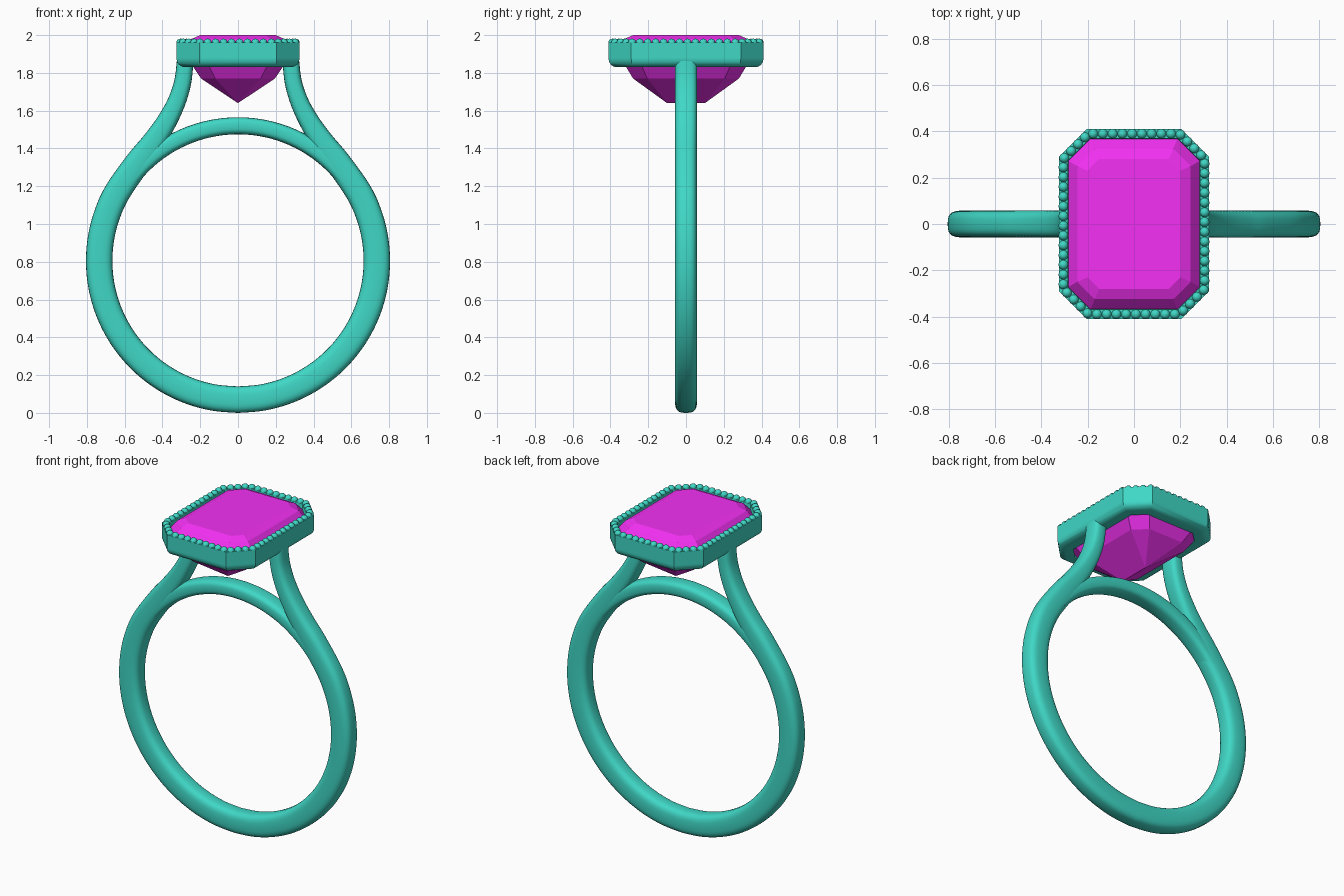
import bpy, bmesh, math
from mathutils import Vector

if "Cube" in bpy.data.objects:
    bpy.data.objects.remove(bpy.data.objects["Cube"])


def material(name, colour):
    m = bpy.data.materials.new(name)
    m.diffuse_color = (*colour, 1)
    m.use_nodes = True
    m.node_tree.nodes["Principled BSDF"].inputs["Base Color"].default_value = m.diffuse_color
    return m


METAL = material("teal_metal", (0.05, 0.68, 0.56))
GEM = material("magenta_gem", (0.9, 0.03, 0.9))


def finish(bm, name, mat, smooth=None):
    bmesh.ops.remove_doubles(bm, verts=bm.verts, dist=1e-5)
    bmesh.ops.recalc_face_normals(bm, faces=bm.faces)
    mesh = bpy.data.meshes.new(name)
    bm.to_mesh(mesh)
    bm.free()
    mesh.materials.append(mat)
    ob = bpy.data.objects.new(name, mesh)
    bpy.context.collection.objects.link(ob)
    if smooth:
        bpy.ops.object.select_all(action='DESELECT')
        ob.select_set(True)
        bpy.context.view_layer.objects.active = ob
        bpy.ops.object.shade_smooth_by_angle(angle=math.radians(smooth))
    return ob


def bridge(bm, rings, caps=True, closed=False):
    rows = [[bm.verts.new(p) for p in r] for r in rings]
    n = len(rows[0])
    pairs = list(zip(rows, rows[1:])) + ([(rows[-1], rows[0])] if closed else [])
    for a, b in pairs:
        for i in range(n):
            j = (i + 1) % n
            bm.faces.new((a[i], a[j], b[j], b[i]))
    if caps:
        bm.faces.new(rows[0])
        bm.faces.new(rows[-1])


def sweep(name, path, half_y):
    """Sweep a rounded-square section along (x, z, thickness) points."""
    rings = []
    for i, (x, z, t) in enumerate(path):
        a, b = path[max(i - 1, 0)], path[min(i + 1, len(path) - 1)]
        d = Vector((b[0] - a[0], 0, b[1] - a[1])).normalized()
        nrm = Vector((d.z, 0, -d.x))
        ring = []
        for k in range(28):
            u = math.tau * k / 28
            c, s = math.cos(u), math.sin(u)
            p = math.copysign(abs(c) ** 0.65, c) * t / 2
            q = math.copysign(abs(s) ** 0.65, s) * half_y
            ring.append(Vector((x, q, z)) + nrm * p)
        rings.append(ring)
    bm = bmesh.new()
    bridge(bm, rings)
    return finish(bm, name, METAL, 50)


def catmull(pts, steps=5):
    out = []
    for i in range(len(pts) - 1):
        p = [Vector(pts[min(max(i + k, 0), len(pts) - 1)]) for k in (-1, 0, 1, 2)]
        for s in range(steps):
            t = s / steps
            out.append(tuple(0.5 * (2 * p[1] + (p[2] - p[0]) * t
                       + (2 * p[0] - 5 * p[1] + 4 * p[2] - p[3]) * t * t
                       + (3 * p[1] - p[0] - 3 * p[2] + p[3]) * t ** 3)))
    return out + [tuple(pts[-1])]


def octagon(hx, hy, c, z):
    q = [(hx, hy - c), (hx - c, hy), (c - hx, hy), (-hx, hy - c),
         (-hx, c - hy), (c - hx, -hy), (hx - c, -hy), (hx, c - hy)]
    return [Vector((x, y, z)) for x, y in q]


def inset_octagon(d, z):
    return octagon(0.325 - d, 0.41 - d, 0.12 - 0.586 * d, z)


# Shank: round band that flares up into two shoulders
CZ = 0.805
arc = [(0.735 * math.cos(math.radians(a)), CZ + 0.735 * math.sin(math.radians(a)), 0.14)
       for a in range(-90, 40, 10)]
shoulder = [(0.527, 1.33, 0.135), (0.455, 1.425, 0.122), (0.385, 1.53, 0.108),
            (0.328, 1.64, 0.097), (0.293, 1.75, 0.091), (0.28, 1.86, 0.088)]
half = catmull(arc + shoulder)
sweep("shank", [(-x, z, t) for x, z, t in reversed(half[1:])] + half, 0.058)

# Thin arch closing the finger hole
sweep("inner_arch", [(0.715 * math.cos(math.radians(a)),
                      CZ + 0.715 * math.sin(math.radians(a)), 0.09)
                     for a in range(36, 145, 3)], 0.056)

# Bezel: octagonal wall with rounded lower edge and a sloped seat
profile = [(0, 1.962), (0, 1.88)]
profile += [(0.045 * (1 - math.cos(math.radians(a))), 1.875 - 0.045 * math.sin(math.radians(a)))
            for a in range(0, 91, 15)]
profile += [(0.09, 1.83), (0.043, 1.915), (0.04, 1.962)]
bm = bmesh.new()
bridge(bm, [inset_octagon(d, z) for d, z in profile], caps=False, closed=True)
finish(bm, "bezel", METAL, 30)

# Milgrain beads spaced evenly around the bezel rim
rim = inset_octagon(0.02, 1.96)
edges = [(rim[i], rim[(i + 1) % 8]) for i in range(8)]
total = sum((b - a).length for a, b in edges)
COUNT = 60
bm = bmesh.new()
for i in range(COUNT):
    s = (i + 0.5) * total / COUNT
    for a, b in edges:
        length = (b - a).length
        if s <= length:
            break
        s -= length
    ret = bmesh.ops.create_uvsphere(bm, u_segments=16, v_segments=10, radius=0.0212)
    bmesh.ops.translate(bm, verts=ret["verts"], vec=a.lerp(b, s / length))
finish(bm, "rim_beads", METAL, 60)

# Gem: step-cut crown, girdle and pavilion ending in a keel
bm = bmesh.new()
bridge(bm, [octagon(0.20, 0.28, 0.05, 2.0), octagon(0.245, 0.325, 0.075, 1.98),
            octagon(0.284, 0.369, 0.097, 1.93), octagon(0.284, 0.369, 0.097, 1.915),
            octagon(0.236, 0.316, 0.085, 1.83), octagon(0.195, 0.28, 0.075, 1.77)],
       caps=False)
bridge(bm, [octagon(0.195, 0.28, 0.075, 1.77), octagon(0.0005, 0.1, 0.0002, 1.64)], caps=False)
bmesh.ops.remove_doubles(bm, verts=bm.verts, dist=0.0015)
bmesh.ops.holes_fill(bm, edges=bm.edges, sides=0)
finish(bm, "gem", GEM)
